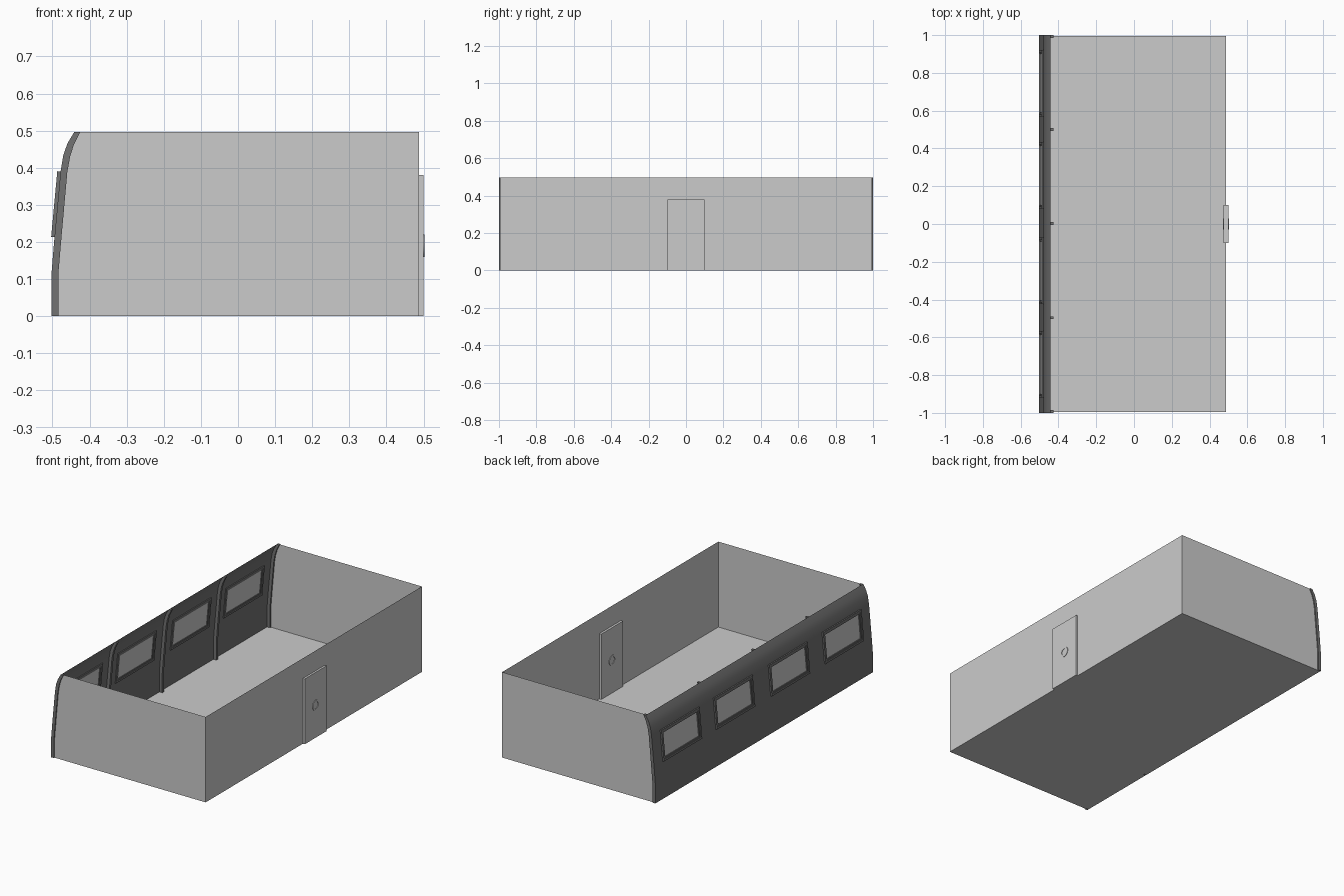
import bpy, bmesh, math
from mathutils import Vector

if "Cube" in bpy.data.objects:
    bpy.data.objects.remove(bpy.data.objects["Cube"])

dark = bpy.data.materials.new("dark_panel")
dark.diffuse_color = (0.17, 0.17, 0.17, 1)
dark.use_nodes = True
dark.node_tree.nodes["Principled BSDF"].inputs["Base Color"].default_value = dark.diffuse_color

H = 0.497
# cross-section (x, z) of the curved side wall; points 2 and 3 bound the windows
PROFILE = [(-0.503, 0), (-0.503, 0.11), (-0.4945, 0.213), (-0.478, 0.39),
           (-0.4705, 0.435), (-0.459, 0.467), (-0.441, H)]
INNER = [(-0.484, 0), (-0.484, 0.115), (-0.4755, 0.215), (-0.460, 0.388),
         (-0.4525, 0.43), (-0.442, 0.463), (-0.425, H)]
WIN_Y = [-0.743, -0.248, 0.257, 0.745]
WIN_W = 0.352


def build(name, verts, faces, mat=None, smooth=False):
    mesh = bpy.data.meshes.new(name)
    mesh.from_pydata([tuple(v) for v in verts], [], faces)
    bm = bmesh.new()
    bm.from_mesh(mesh)
    bmesh.ops.recalc_face_normals(bm, faces=bm.faces)
    bm.to_mesh(mesh)
    bm.free()
    ob = bpy.data.objects.new(name, mesh)
    bpy.context.collection.objects.link(ob)
    if mat:
        mesh.materials.append(mat)
    if smooth:
        bpy.ops.object.select_all(action='DESELECT')
        ob.select_set(True)
        bpy.context.view_layer.objects.active = ob
        bpy.ops.object.shade_smooth_by_angle(angle=math.radians(30))
    return ob


def ring(name, outer, inner, offset_a, offset_b, mat=None, smooth=False):
    """Closed frame between two matching loops, extruded between two offsets."""
    n = len(outer)
    verts = [p + o for o in (offset_a, offset_b) for loop in (outer, inner) for p in loop]
    faces = []
    for a, b in ((0, 1), (1, 3), (3, 2), (2, 0)):
        for i in range(n):
            j = (i + 1) % n
            faces.append((a * n + i, a * n + j, b * n + j, b * n + i))
    return build(name, verts, faces, mat, smooth)


# floor and three plain walls, end walls follow the curved profile
XR, YE = 0.488, 0.994
build("floor", [(-0.503, -YE, 0), (XR, -YE, 0), (XR, YE, 0), (-0.503, YE, 0)], [(0, 1, 2, 3)])
build("right_wall", [(XR, -YE, 0), (XR, YE, 0), (XR, YE, H), (XR, -YE, H)], [(0, 1, 2, 3)])
for side, y in (("front", -YE), ("back", YE)):
    pts = [(x, y, z) for x, z in PROFILE] + [(XR, y, H), (XR, y, 0)]
    build(side + "_wall", pts, [tuple(range(len(pts)))])

# curved wall with window openings
ys = [-1.0]
for c in WIN_Y:
    ys += [c - WIN_W / 2 + 0.01, c + WIN_W / 2 - 0.01]
ys.append(1.0)
m = len(ys)
verts = [(x, y, z) for x, z in PROFILE for y in ys]
faces = [(r * m + c, r * m + c + 1, (r + 1) * m + c + 1, (r + 1) * m + c)
         for r in range(len(PROFILE) - 1) for c in range(m - 1)
         if not (r == 2 and c % 2 == 1)]
build("curved_wall", verts, faces, dark, True)

# ribs along the inside of the curved wall
section = PROFILE + INNER[::-1]
k = len(section)
p = len(PROFILE)
for i, y in enumerate((-0.9925, -0.496, 0.002, 0.5, 0.9925)):
    verts = [(x, y + s * 0.0075, z) for s in (-1, 1) for x, z in section]
    faces = [(j, (j + 1) % k, (j + 1) % k + k, j + k) for j in range(k)]
    for o in (0, k):
        faces += [(o + j, o + j + 1, o + k - 2 - j, o + k - 1 - j) for j in range(p - 1)]
    build(f"rib_{i + 1}", verts, faces, dark, True)

# window frames and panes, tilted with the wall
low = Vector((PROFILE[2][0], 0, PROFILE[2][1]))
high = Vector((PROFILE[3][0], 0, PROFILE[3][1]))
up = (high - low).normalized()
out = Vector((-up.z, 0, up.x))


def window_rect(cy, inset):
    w = WIN_W / 2 - inset
    a, b = low + up * inset, high - up * inset
    return [q + Vector((0, cy + s * w, 0)) for q, s in ((a, -1), (a, 1), (b, 1), (b, -1))]


for i, cy in enumerate(WIN_Y):
    ring(f"window_frame_{i + 1}", window_rect(cy, 0), window_rect(cy, 0.012),
         out * 0.009, out * -0.006, dark)
    ring(f"window_bead_{i + 1}", window_rect(cy, 0.012), window_rect(cy, 0.02),
         out * 0.005, out * -0.003, dark)
    build(f"window_pane_{i + 1}", window_rect(cy, 0.019), [(0, 1, 2, 3)])

# door slab
bpy.ops.mesh.primitive_cube_add(size=1, location=(0.4875, 0, 0.19))
door = bpy.context.object
door.name = "door"
door.scale = (0.025, 0.2, 0.38)


# round door handle on both faces
def circle(r):
    return [Vector((0, r * math.cos(math.tau * a / 24), 0.19 + r * math.sin(math.tau * a / 24)))
            for a in range(24)]


for side, s in (("outer", 1), ("inner", -1)):
    face = Vector((0.4875 + s * 0.0115, 0, 0))
    ring(side + "_handle_ring", circle(0.03), circle(0.02),
         face, face + Vector((s * 0.004, 0, 0)), None, True)
